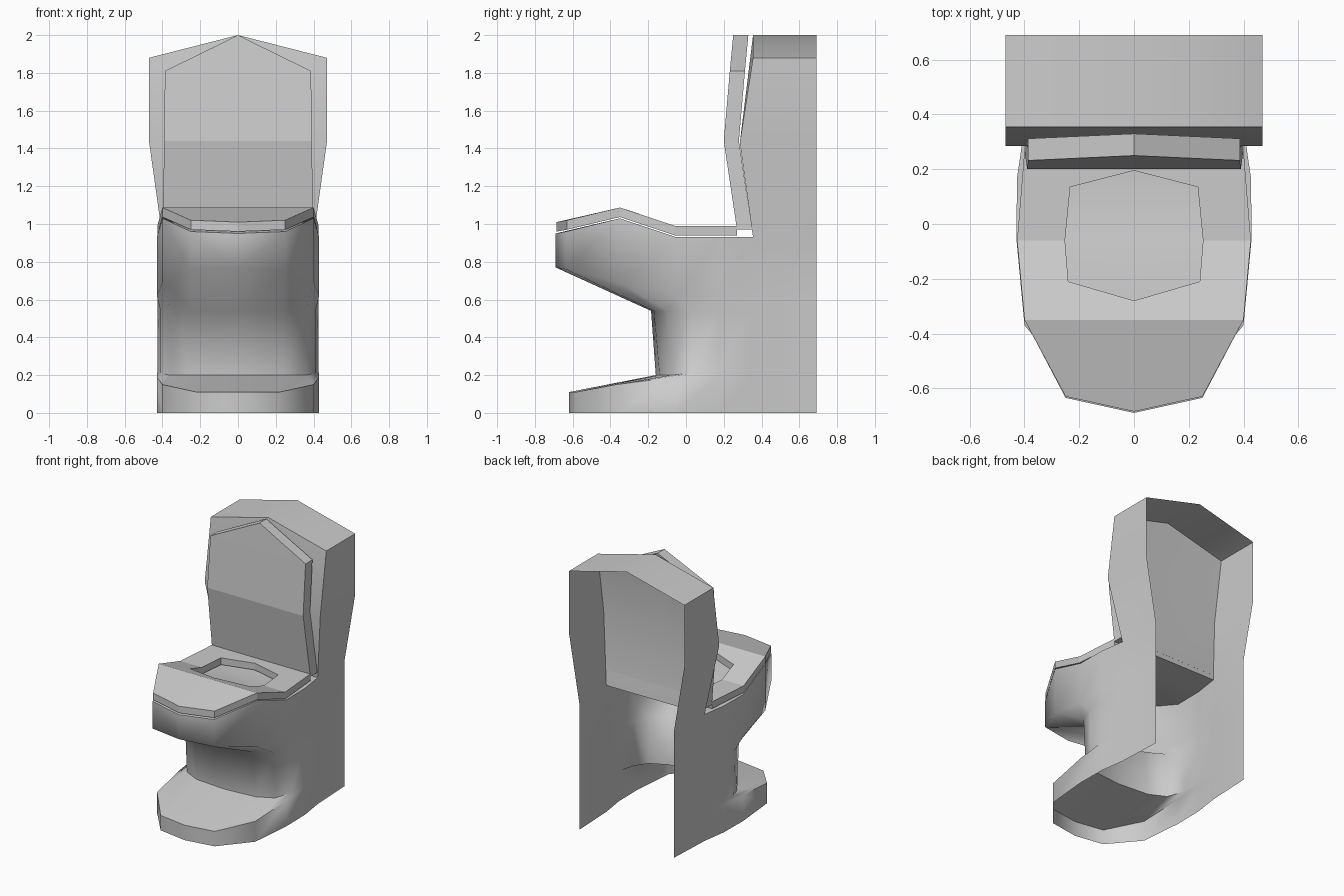
import bpy, bmesh, math
from mathutils import Vector

if "Cube" in bpy.data.objects:
    bpy.data.objects.remove(bpy.data.objects["Cube"])


def build(name, half_faces, offset=None, smooth=0):
    """Mirror a half-surface across x, optionally thicken it by an offset vector."""
    bm = bmesh.new()
    for face in half_faces:
        for s in (1, -1):
            bm.faces.new([bm.verts.new((s * x, y, z)) for x, y, z in face])
    bmesh.ops.remove_doubles(bm, verts=bm.verts, dist=0.0005)
    if offset:
        ext = bmesh.ops.extrude_face_region(bm, geom=bm.faces[:], use_keep_orig=True)
        moved = [v for v in ext["geom"] if isinstance(v, bmesh.types.BMVert)]
        bmesh.ops.translate(bm, verts=moved, vec=Vector(offset))
    bmesh.ops.recalc_face_normals(bm, faces=bm.faces)
    top = max(bm.faces, key=lambda f: f.calc_center_median().z)
    if not offset and top.normal.z < 0:
        bmesh.ops.reverse_faces(bm, faces=bm.faces)
    mesh = bpy.data.meshes.new(name)
    bm.to_mesh(mesh)
    bm.free()
    ob = bpy.data.objects.new(name, mesh)
    bpy.context.collection.objects.link(ob)
    if smooth:
        bpy.context.view_layer.objects.active = ob
        ob.select_set(True)
        bpy.ops.object.shade_smooth_by_angle(angle=math.radians(smooth))
        ob.select_set(False)
    return ob


def level(xy, zs):
    return [(x, y, z) for (x, y), z in zip(xy, zs)]


# Body: half-outlines from front centre round to the open back
back = [(.427, .17), (.40, .355), (.385, .69)]
foot = [(0, -.62), (.22, -.585), (.40, -.37), (.43, -.05)] + back
neck_low = [(0, -.16), (.24, -.14), (.36, -.08), (.41, .03)] + back
neck_top = [(0, -.185), (.24, -.17), (.36, -.10), (.41, .02)] + back
bowl = [(0, -.69), (.25, -.635), (.40, -.35), (.43, -.05)] + back
rim = level(bowl, [.95, .96, 1.03, .93, .93, .93, .93])
levels = [
    level(foot, [0] * 7),
    level(foot, [.11, .11, .15, .19, .2, .2, .2]),
    level(neck_low, [.2, .2, .2, .21, .22, .22, .22]),
    level(neck_top, [.54] * 7),
    level(bowl, [.77, .76, .69, .62, .62, .62, .62]),
    rim,
]
faces = []
for a, b in zip(levels, levels[1:]):
    for i in range(6):
        faces.append([a[i], a[i + 1], b[i + 1], b[i]])

# Bowl top
mid = [(0, p[1], p[2]) for p in rim]
faces.append([rim[0], rim[1], rim[2], mid[2]])
for i in range(2, 5):
    faces.append([mid[i], rim[i], rim[i + 1], mid[i + 1]])

# Tank front, sides and gabled roof; the back stays open
tank = [(mid[5], rim[5], rim[6]),
        ((0, .285, 1.43), (.47, .285, 1.43), (.47, .69, 1.43)),
        ((0, .355, 2), (.47, .355, 1.88), (.47, .69, 1.88))]
for (c0, e0, b0), (c1, e1, b1) in zip(tank, tank[1:]):
    faces += [[c0, e0, e1, c1], [e0, b0, b1, e1]]
c, e, b = tank[2]
faces.append([c, e, b, (0, .69, 2)])
build("body", faces, smooth=75)

# Seat with hole
outer = [(0, -.685, 1.01), (.25, -.63, 1.02), (.40, -.35, 1.087), (.427, -.06, .99), (.40, .27, .99)]
hole = [(0, -.28, 1.065), (.24, -.21, 1.04), (.252, -.06, .99), (.233, .135, .99), (0, .195, .99)]
hump, rear = (0, -.35, 1.087), (0, .27, .99)
seat = [[outer[0], outer[1], outer[2], hump], [hump, outer[2], hole[1], hole[0]],
        [outer[4], rear, hole[4], hole[3]]]
for i in (2, 3):
    seat.append([outer[i], outer[i + 1], hole[i], hole[i - 1]])
build("seat", seat, offset=(0, 0, -.05))

# Raised lid
rows = [(.40, .27, .97), (.39, .2, 1.44), (.387, .232, 1.81)]
lid = [[(0, p[1], p[2]), p, q, (0, q[1], q[2])] for p, q in zip(rows, rows[1:])]
lid.append([(0, .232, 1.81), rows[2], (0, .25, 2)])
build("lid", lid, offset=(0, .08, 0))
